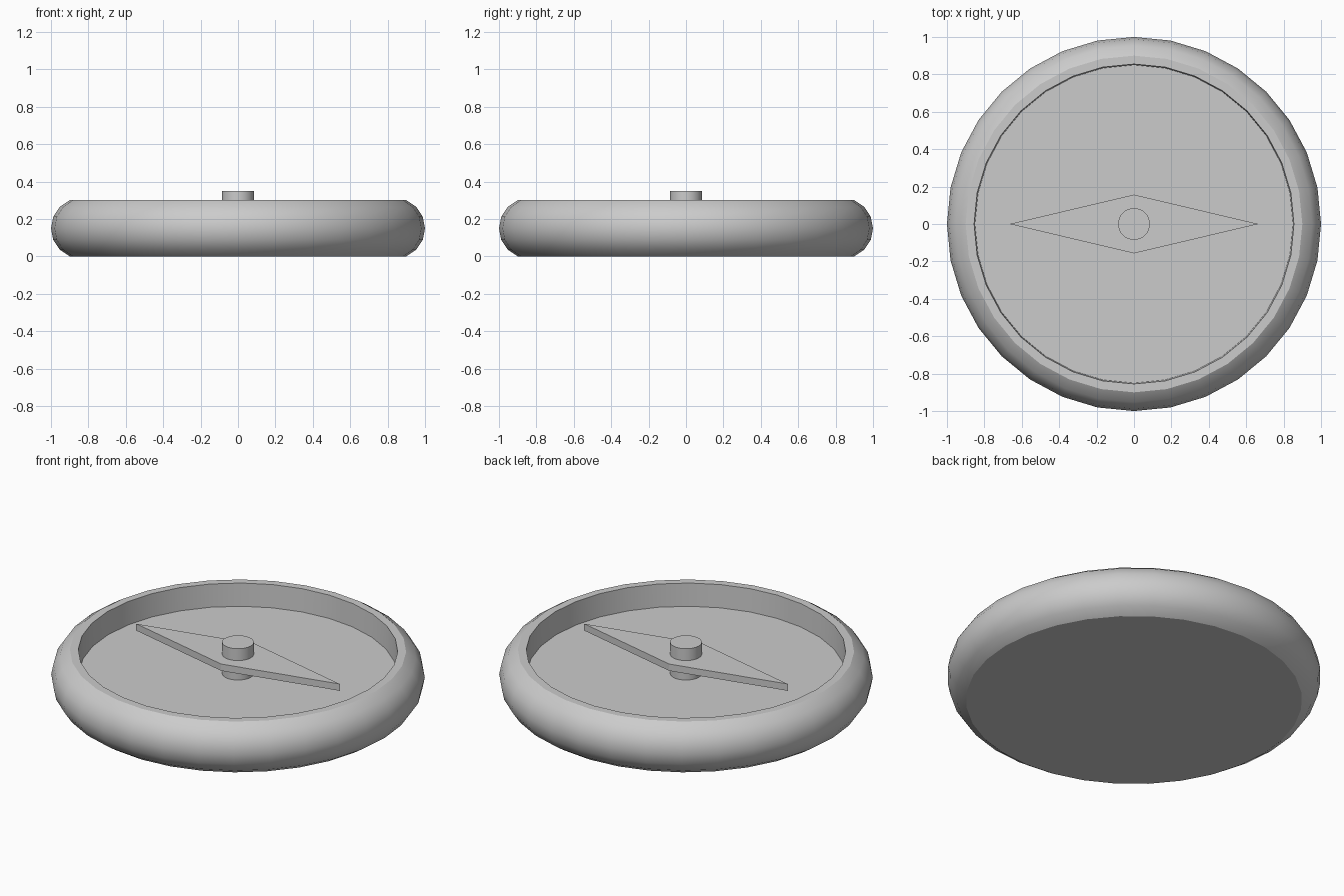
import bpy, bmesh, math

if "Cube" in bpy.data.objects:
    bpy.data.objects.remove(bpy.data.objects["Cube"])


def make_object(name, bm, angle=30):
    bmesh.ops.recalc_face_normals(bm, faces=bm.faces)
    mesh = bpy.data.meshes.new(name)
    bm.to_mesh(mesh)
    bm.free()
    ob = bpy.data.objects.new(name, mesh)
    bpy.context.collection.objects.link(ob)
    bpy.ops.object.select_all(action='DESELECT')
    ob.select_set(True)
    bpy.context.view_layer.objects.active = ob
    bpy.ops.object.shade_smooth_by_angle(angle=math.radians(angle))
    return ob


def lathe(name, profile, sides=32):
    """Spin an (r, z) profile around z and cap both ends flat."""
    bm = bmesh.new()
    rings = [[bm.verts.new((r * math.cos(2 * math.pi * i / sides),
                            r * math.sin(2 * math.pi * i / sides), z))
              for i in range(sides)] for r, z in profile]
    for a, b in zip(rings, rings[1:]):
        for i in range(sides):
            j = (i + 1) % sides
            bm.faces.new((a[i], a[j], b[j], b[i]))
    bm.faces.new(rings[0])
    bm.faces.new(rings[-1])
    return make_object(name, bm)


# Case: rounded side wall, flat rim and recessed dial floor
R, centre, half, steps = 0.1625, 0.8375, math.asin(0.15 / 0.1625), 6
wall = []
for k in range(steps + 1):
    t = -half + 2 * half * k / steps
    wall.append((centre + R * math.cos(t), 0.15 + R * math.sin(t)))
lathe("compass_case", wall + [(0.855, 0.30), (0.85, 0.165)])

# Pivot pin standing on the dial floor
lathe("pivot_pin", [(0.085, 0.165), (0.085, 0.35)])

# Diamond needle floating above the floor
bm = bmesh.new()
outline = [(0.665, 0), (0, 0.157), (-0.665, 0), (0, -0.157)]
face = bm.faces.new([bm.verts.new((x, y, 0.24)) for x, y in outline])
ext = bmesh.ops.extrude_face_region(bm, geom=[face])
top = [v for v in ext["geom"] if isinstance(v, bmesh.types.BMVert)]
bmesh.ops.translate(bm, verts=top, vec=(0, 0, 0.04))
if not any(len(f.verts) == 4 and all(v.co.z < 0.25 for v in f.verts) for f in bm.faces):
    bm.faces.new([v for v in bm.verts if v.co.z < 0.25])
make_object("needle", bm, 20)
